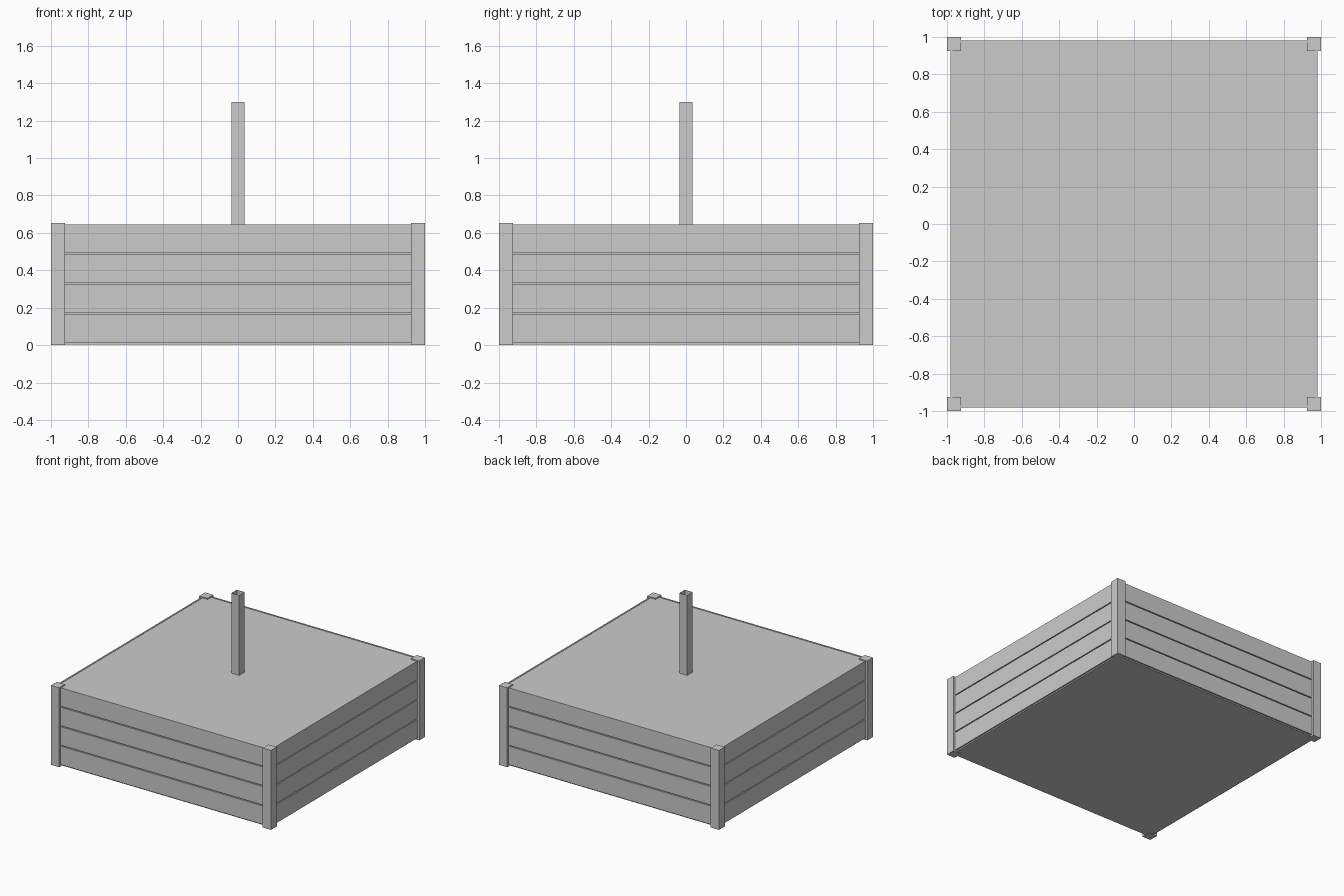
import bpy, bmesh
from mathutils import Matrix

if "Cube" in bpy.data.objects:
    bpy.data.objects.remove(bpy.data.objects["Cube"])


def box(name, lo, hi, open_ends=False):
    """Axis-aligned box between two corners, optionally an open tube."""
    bm = bmesh.new()
    bmesh.ops.create_cube(bm, size=1)
    for v in bm.verts:
        v.co = [(a + b) / 2 + c * (b - a) for a, b, c in zip(lo, hi, v.co)]
    if open_ends:
        bm.normal_update()
        ends = [f for f in bm.faces if abs(f.normal.z) > 0.9]
        bmesh.ops.delete(bm, geom=ends, context='FACES_ONLY')
    mesh = bpy.data.meshes.new(name)
    bm.to_mesh(mesh)
    bm.free()
    obj = bpy.data.objects.new(name, mesh)
    bpy.context.collection.objects.link(obj)
    return obj


POST = 0.075     # corner post width
FACE = 0.982     # outer face of the side boards
THICK = 0.012    # board thickness
PITCH = 0.16     # board spacing
BOARD = 0.152    # board height

# solid filling behind the boards
box("inner_block", (-FACE + THICK, -FACE + THICK, 0.004),
    (FACE - THICK, FACE - THICK, 0.643))

# corner posts
for sx, nx in ((-1, "left"), (1, "right")):
    for sy, ny in ((-1, "front"), (1, "back")):
        xs = sorted((sx, sx * (1 - POST)))
        ys = sorted((sy, sy * (1 - POST)))
        box(f"{ny}_{nx}_post", (xs[0], ys[0], 0), (xs[1], ys[1], 0.652))

# four boards on each side, with narrow gaps between them
for turn, side in enumerate(("front", "right", "back", "left")):
    for i in range(4):
        z = 0.014 + i * PITCH
        board = box(f"{side}_board_{i + 1}", (-0.95, -FACE, z),
                    (0.95, -FACE + THICK, z + BOARD))
        board.data.transform(Matrix.Rotation(turn * 1.5707963, 4, 'Z'))

# open square tube in the centre
box("centre_tube", (-0.036, -0.036, 0.64), (0.036, 0.036, 1.3), open_ends=True)
